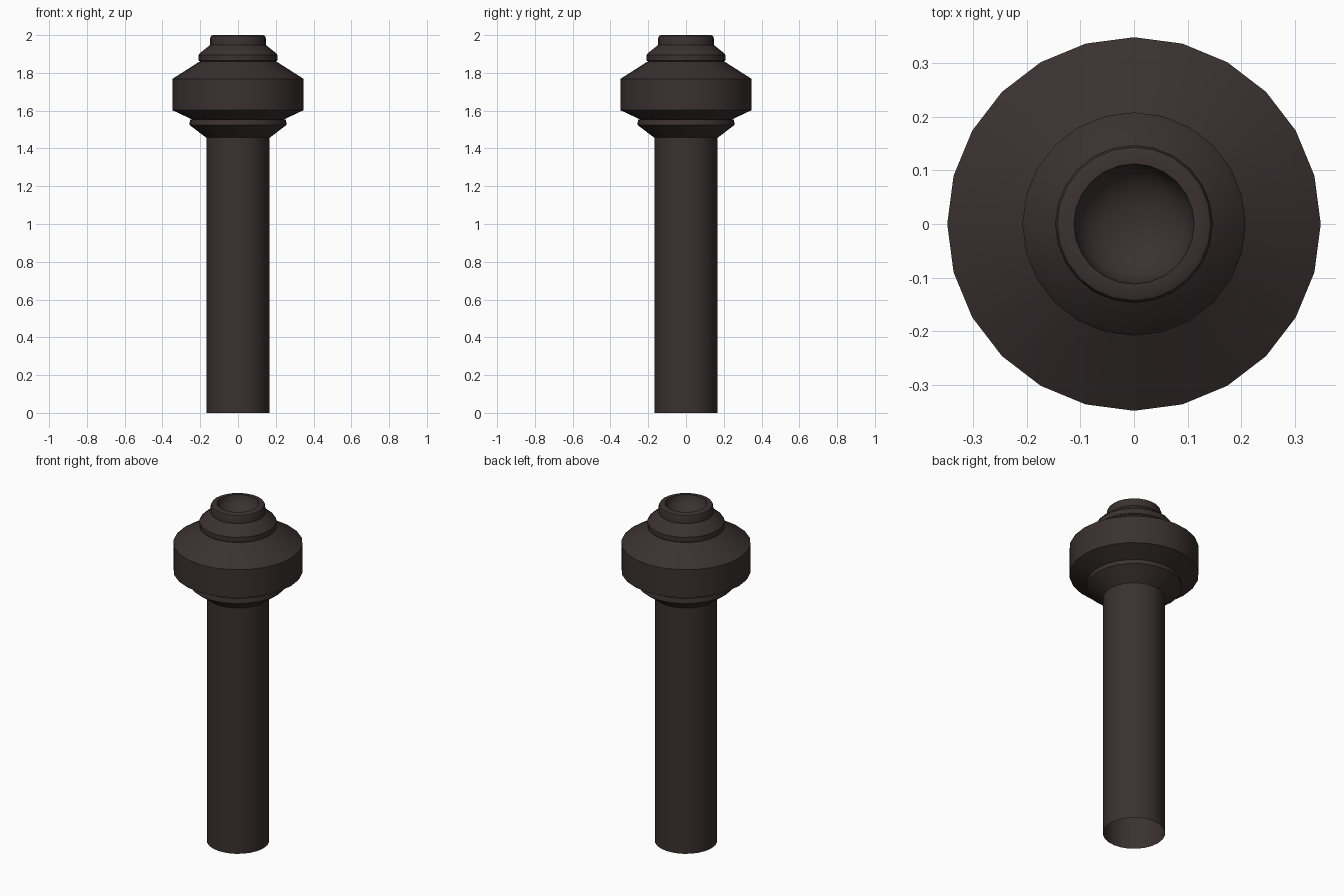
import bpy, bmesh, math

cube = bpy.data.objects.get("Cube")
if cube:
    bpy.data.objects.remove(cube, do_unlink=True)

SIDES = 24

iron = bpy.data.materials.new("dark_iron")
iron.use_nodes = True
COLOUR = (0.042, 0.031, 0.030, 1)
iron.diffuse_color = COLOUR
bsdf = iron.node_tree.nodes["Principled BSDF"]
bsdf.inputs["Base Color"].default_value = COLOUR
bsdf.inputs["Roughness"].default_value = 0.7


def lathe(name, profile):
    """Spin a (radius, height) profile, listed bottom to top on the outside."""
    bm = bmesh.new()
    verts = [bm.verts.new((r, 0, z)) for r, z in profile]
    edges = [bm.edges.new(pair) for pair in zip(verts, verts[1:])]
    bmesh.ops.spin(bm, geom=verts + edges, cent=(0, 0, 0), axis=(0, 0, 1),
                   angle=math.tau, steps=SIDES, use_duplicate=False)
    bmesh.ops.remove_doubles(bm, verts=bm.verts, dist=0.0005)
    bmesh.ops.recalc_face_normals(bm, faces=bm.faces)
    # Outside-first profiles must point away from the axis at their first face
    bm.faces.ensure_lookup_table()
    first = min(bm.faces, key=lambda f: f.calc_center_median().z)
    c = first.calc_center_median()
    if first.normal.x * c.x + first.normal.y * c.y < 0:
        bmesh.ops.reverse_faces(bm, faces=bm.faces)
    mesh = bpy.data.meshes.new(name)
    bm.to_mesh(mesh)
    bm.free()
    mesh.materials.append(iron)
    obj = bpy.data.objects.new(name, mesh)
    bpy.context.collection.objects.link(obj)
    bpy.ops.object.select_all(action="DESELECT")
    obj.select_set(True)
    bpy.context.view_layer.objects.active = obj
    bpy.ops.object.shade_smooth_by_angle(angle=math.radians(30))
    return obj


# Long hollow shaft, open underneath
lathe("shaft", [(0.168, 0), (0.168, 1.457)])

# Flared collar under the head
lathe("lower_collar", [(0.168, 1.457), (0.258, 1.525), (0.253, 1.553), (0.235, 1.553)])

# Wide drum with sloped underside and shoulder
lathe("head", [(0.235, 1.55), (0.348, 1.603), (0.348, 1.768), (0.2, 1.862)])

# Rounded ring on the shoulder
lathe("upper_collar", [(0.2, 1.86), (0.208, 1.866), (0.208, 1.895),
                       (0.2, 1.906), (0.147, 1.948)])

# Rim with a softened outer edge and a bowl sunk into it
bowl = [(0.112 * math.cos(a), 2 - 0.08 * math.sin(a))
        for a in (i * math.pi / 12 for i in range(7))]
lathe("rim_and_bowl", [(0.147, 1.948), (0.147, 1.985), (0.143, 1.995), (0.133, 2.0)] + bowl)
